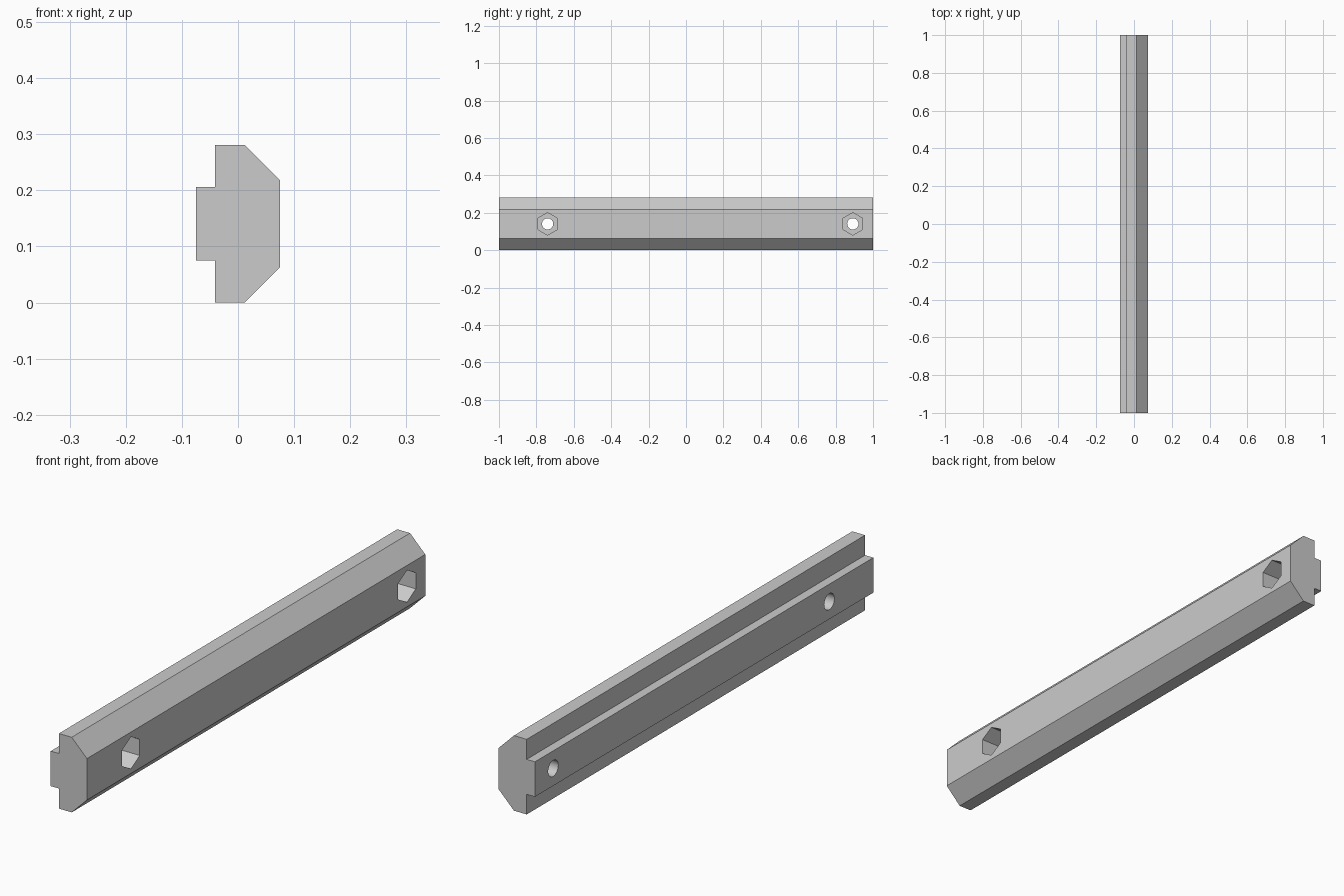
import bpy, bmesh, math
from mathutils import Vector

cube = bpy.data.objects.get("Cube")
if cube:
    bpy.data.objects.remove(cube, do_unlink=True)

GREY = (0.6, 0.6, 0.6, 1)
steel = bpy.data.materials.new("grey_steel")
steel.use_nodes = True
steel.diffuse_color = GREY
steel.node_tree.nodes["Principled BSDF"].inputs["Base Color"].default_value = GREY


def prism(name, outline, sweep):
    """Solid made by sweeping a closed outline along a vector."""
    bm = bmesh.new()
    face = bm.faces.new([bm.verts.new(p) for p in outline])
    new = bmesh.ops.extrude_face_region(bm, geom=[face])["geom"]
    moved = [v for v in new if isinstance(v, bmesh.types.BMVert)]
    bmesh.ops.translate(bm, verts=moved, vec=Vector(sweep))
    bmesh.ops.recalc_face_normals(bm, faces=bm.faces)
    mesh = bpy.data.meshes.new(name)
    bm.to_mesh(mesh)
    bm.free()
    mesh.materials.append(steel)
    obj = bpy.data.objects.new(name, mesh)
    bpy.context.collection.objects.link(obj)
    return obj


def cut(body, name, sides, radius, y, x_from, x_to):
    """Bore a regular hole along x, with a corner pointing up."""
    ring = [(x_from, y + radius * math.sin(math.tau * i / sides),
             MID + radius * math.cos(math.tau * i / sides)) for i in range(sides)]
    cutter = prism(name, ring, (x_to - x_from, 0, 0))
    cutter.hide_render = True
    mod = body.modifiers.new(name, "BOOLEAN")
    mod.operation = "DIFFERENCE"
    mod.solver = "EXACT"
    mod.object = cutter
    bpy.context.view_layer.objects.active = body
    bpy.ops.object.modifier_apply(modifier=name)
    bpy.data.objects.remove(cutter, do_unlink=True)


# Rail: half profile mirrored about its middle height
HEIGHT = 0.281
MID = HEIGHT / 2
lower = [(-0.075, 0.075), (-0.041, 0.075), (-0.041, 0), (0.012, 0), (0.075, 0.063)]
profile = lower + [(x, HEIGHT - z) for x, z in reversed(lower)]
rail = prism("slot_rail", [(x, -1, z) for x, z in profile], (0, 2, 0))

# Bolt holes with hexagonal nut pockets
for y in (-0.74, 0.892):
    cut(rail, "nut_pocket", 6, 0.06, y, -0.015, 0.1)
    cut(rail, "bolt_hole", 32, 0.03, y, -0.1, 0.1)

# Smooth only the bores
bpy.ops.object.select_all(action="DESELECT")
rail.select_set(True)
bpy.context.view_layer.objects.active = rail
bpy.ops.object.shade_smooth_by_angle(angle=math.radians(30))
